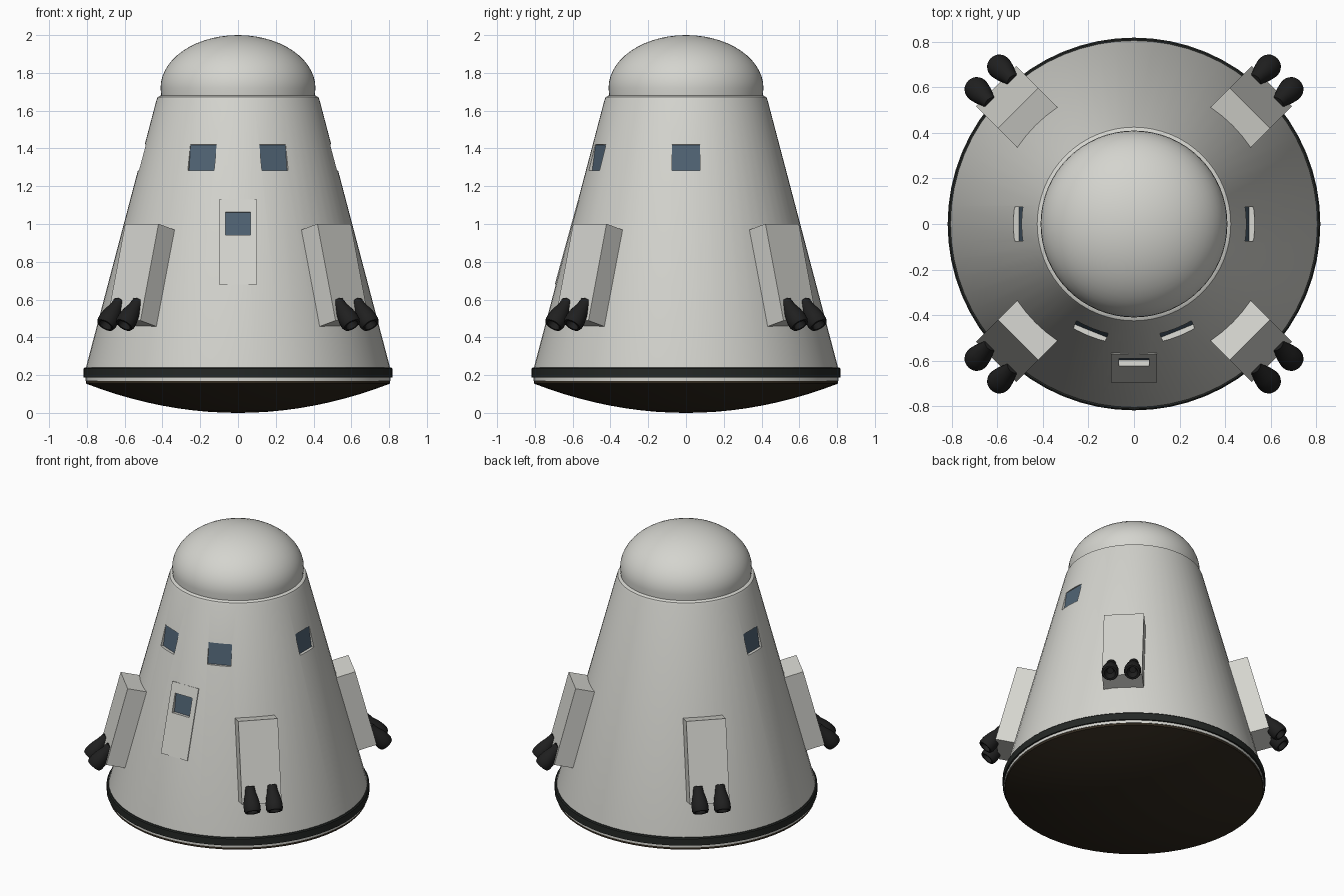
import bpy, bmesh
from math import radians, atan, cos, sin, pi
from mathutils import Matrix

cube = bpy.data.objects.get("Cube")
if cube:
    bpy.data.objects.remove(cube, do_unlink=True)


def material(name, color):
    m = bpy.data.materials.new(name)
    m.use_nodes = True
    m.diffuse_color = (*color, 1)
    bsdf = next(n for n in m.node_tree.nodes if n.type == "BSDF_PRINCIPLED")
    bsdf.inputs["Base Color"].default_value = (*color, 1)
    return m


hull_grey = material("hull_light_grey", (0.66, 0.66, 0.62))
glass = material("window_blue_grey", (0.08, 0.125, 0.175))
band_black = material("band_black", (0.018, 0.021, 0.019))
nozzle_black = material("nozzle_black", (0.014, 0.014, 0.014))
shield_brown = material("shield_dark_brown", (0.03, 0.022, 0.013))

SLOPE = 0.264                       # hull radius lost per unit of height
TILT = -atan(SLOPE)


def hull_radius(z):
    return 0.805 - SLOPE * (z - 0.24)


def frame(azimuth, r, z, tilt=0.0, side=0.0):
    """Local x points away from the axis, local z points up the hull."""
    return (Matrix.Rotation(radians(azimuth), 4, "Z")
            @ Matrix.Translation((r, side, z)) @ Matrix.Rotation(tilt, 4, "Y"))


def add_box(bm, matrix, size):
    return bmesh.ops.create_cube(bm, size=1, matrix=matrix @ Matrix.Diagonal((*size, 1)))["verts"]


def smooth(obj, angle=35):
    obj.data.shade_smooth()
    obj.data.set_sharp_from_angle(angle=radians(angle))


def finish(bm, name, *mats):
    bmesh.ops.recalc_face_normals(bm, faces=bm.faces)
    mesh = bpy.data.meshes.new(name)
    bm.to_mesh(mesh)
    bm.free()
    for m in mats:
        mesh.materials.append(m)
    obj = bpy.data.objects.new(name, mesh)
    bpy.context.collection.objects.link(obj)
    return obj


def lathe(name, profile, mats, steps=64, matrix=Matrix()):
    bm = bmesh.new()
    vs = [bm.verts.new((r, 0, z)) for r, z in profile]
    es = [bm.edges.new(pair) for pair in zip(vs, vs[1:])]
    bmesh.ops.spin(bm, geom=vs + es, cent=(0, 0, 0), axis=(0, 0, 1),
                   angle=2 * pi, steps=steps, use_merge=True)
    bmesh.ops.remove_doubles(bm, verts=bm.verts, dist=1e-5)
    bm.transform(matrix)
    obj = finish(bm, name, *mats)
    smooth(obj)
    return obj


def cut(obj, cutter):
    mod = obj.modifiers.new("window_cut", "BOOLEAN")
    mod.operation, mod.solver, mod.object = "DIFFERENCE", "EXACT", cutter
    bpy.context.view_layer.objects.active = obj
    bpy.ops.object.modifier_apply(modifier=mod.name)
    smooth(obj)


# Conical hull with a rounded shoulder
hull = lathe("hull", [(0, 0.17), (0.808, 0.17), (0.808, 0.2), (0.805, 0.24),
                      (0.432, 1.655), (0.425, 1.672), (0.41, 1.68), (0, 1.68)],
             [hull_grey, glass])

# Nose dome: short collar under half an ellipse
dome = [(0.41 * cos(a), 1.72 + 0.28 * sin(a)) for a in (i * pi / 28 for i in range(14))]
lathe("nose_dome", [(0, 1.66), (0.405, 1.66)] + dome + [(0, 2.0)], [hull_grey])

# Dark band around the base
lathe("base_band", [(0.79, 0.188), (0.818, 0.188), (0.818, 0.234), (0.812, 0.24), (0.79, 0.24)],
      [band_black])

# Dished heat shield
dish = [(0.805 * i / 10, 0.155 * (i / 10) ** 2) for i in range(11)]
lathe("heat_shield", dish + [(0.805, 0.175), (0, 0.175)], [shield_brown])

# Slightly raised hatch panel on the front
bm = bmesh.new()
add_box(bm, frame(-90, 0.633, 0.905, -atan(0.275)) @ Matrix.Translation((-0.003, 0, 0)),
        (0.006, 0.2, 0.465))
hatch = finish(bm, "front_hatch", hull_grey, glass)

# Recessed windows: the inner face of each cutter leaves the glass
bm = bmesh.new()
windows = [(-112, 1.35, 0.15, 0.14), (-68, 1.35, 0.15, 0.14), (0, 1.35, 0.15, 0.14),
           (180, 1.35, 0.15, 0.14), (-90, 1.0, 0.13, 0.125)]
for azimuth, z, width, height in windows:
    m = frame(azimuth, hull_radius(z) - 0.016, z, radians(-8))
    verts = add_box(bm, m @ Matrix.Translation((0.05, 0, 0)), (0.1, width, height))
    inward = -m.col[0].to_3d()
    for f in {f for v in verts for f in v.link_faces}:
        f.normal_update()
        f.material_index = int(f.normal.dot(inward) > 0.9)
cutter = finish(bm, "window_cutter", hull_grey, glass)
cutter.hide_render = True
cut(hull, cutter)
cut(hatch, cutter)
bpy.data.objects.remove(cutter, do_unlink=True)

# Four thruster pods, each with a pair of flared nozzles
bell = [(0, -0.02), (0.03, -0.02), (0.034, 0.02), (0.046, 0.06), (0.053, 0.1),
        (0.053, 0.13), (0.047, 0.145), (0.035, 0.145), (0.02, 0.1), (0, 0.1)]
corners = {"front_left": -45, "back_left": 45, "back_right": 135, "front_right": -135}
for corner, azimuth in corners.items():
    bm = bmesh.new()
    add_box(bm, frame(azimuth, 0.7875, 0.745, TILT) @ Matrix.Translation((-0.09, 0, 0)),
            (0.18, 0.25, 0.53))
    finish(bm, corner + "_thruster_pod", hull_grey)
    for label, side in (("a", -0.07), ("b", 0.07)):
        lathe(f"{corner}_nozzle_{label}", bell, [nozzle_black], 20,
              frame(azimuth, 0.83, 0.575, radians(140), side))
